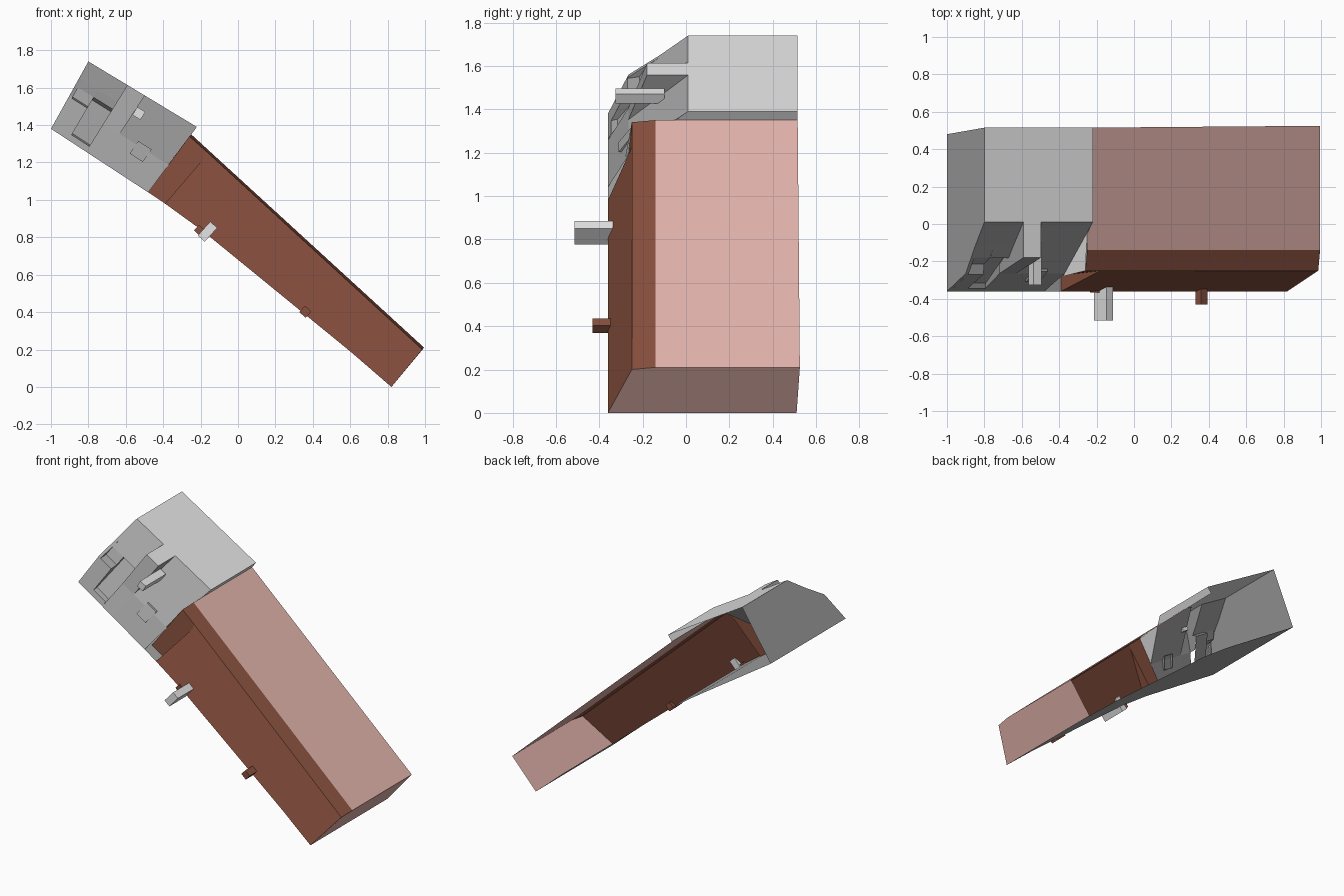
import bpy, math
from mathutils import Vector, Matrix

if "Cube" in bpy.data.objects:
    bpy.data.objects.remove(bpy.data.objects["Cube"])


def material(name, col):
    m = bpy.data.materials.new(name)
    m.diffuse_color = (*col, 1)
    m.use_nodes = True
    m.node_tree.nodes["Principled BSDF"].inputs["Base Color"].default_value = m.diffuse_color
    return m


LIGHT = material("light grey", (0.78, 0.78, 0.78))
GREY = material("mid grey", (0.38, 0.38, 0.38))
BROWN = material("red brown", (0.245, 0.08, 0.048))
PINK = material("dusty pink", (0.78, 0.46, 0.42))


def sheet(name, loops, mat):
    """Flat-faced open shell from corner loops."""
    verts, faces = [], []
    for loop in loops:
        faces.append(list(range(len(verts), len(verts) + len(loop))))
        verts += [tuple(p) for p in loop]
    me = bpy.data.meshes.new(name)
    me.from_pydata(verts, [], faces)
    me.materials.append(mat)
    ob = bpy.data.objects.new(name, me)
    bpy.context.collection.objects.link(ob)
    return ob


def peg(name, x, z, hw, hh, y0, y1, slope, mat):
    """Box along y, turned in the front plane by slope degrees."""
    rot = Matrix.Rotation(math.radians(slope), 3, 'Y')
    c = [Vector((x, y, z)) + rot @ Vector((a * hw, 0, b * hh))
         for y in (y0, y1) for a, b in ((-1, -1), (1, -1), (1, 1), (-1, 1))]
    quads = [(0, 1, 2, 3), (7, 6, 5, 4)] + [(i, i + 4, (i + 1) % 4 + 4, (i + 1) % 4) for i in range(4)]
    return sheet(name, [[c[i] for i in f] for f in quads], mat)


# Sloping body: pink roof and lower end, open at the back
low, top = (0.995, 0.21), (-0.25, 1.35)
at = lambda p, y: (p[0], y, p[1])
sheet("body_roof", [[at(low, -.14), at(low, .525), at(top, .515), at(top, -.14)]], PINK)
sheet("body_lower_end", [[(.82, -.36, 0), (.82, .51, 0), at(low, .525), at(low, -.14), (.985, -.25, .2)]], PINK)
sheet("roof_edge_strip", [[(.985, -.25, .2), at(low, -.14), at(top, -.14), (-.26, -.25, 1.34)]], BROWN)

# Front wall of the body with a stepped-back neck
step_low, step_top = (-.39, -.36, .98), (-.18, -.25, 1.225)
neck_low = (-.39, -.275, .98)
sheet("front_wall", [[step_low, (-.19, -.36, .835), (.6, -.36, .19), (.82, -.36, 0), (.985, -.25, .2),
                      (-.17, -.25, 1.26), step_top]], BROWN)
sheet("neck", [[neck_low, step_top, (-.17, -.25, 1.26), (-.26, -.25, 1.34), (-.48, -.28, 1.04)],
               [step_low, step_top, neck_low]], BROWN)

# Underside running below head and body
under = [(-1, .48, 1.38), (-.48, .495, 1.04), (-.39, .497, .98), (-.19, .5, .835), (.6, .508, .19), (.82, .51, 0)]
sheet("underside", [[(a[0], -.36, a[2]), a, b, (b[0], -.36, b[2])] for a, b in zip(under, under[1:])], GREY)

# Head: corners in the front plane, s runs along the slope and t runs up it
P1, P2, P3, P4 = (Vector(p) for p in ((-1, 1.38), (-.8, 1.74), (-.22, 1.39), (-.48, 1.04)))


def q(s, t, y):
    p = P1.lerp(P4, s).lerp(P2.lerp(P3, s), t)
    return (p.x, y, p.y)


def strip(s0, s1, prof):
    return [[q(s0, t0, y0), q(s1, t0, y0), q(s1, t1, y1), q(s0, t1, y1)]
            for (t0, y0), (t1, y1) in zip(prof, prof[1:])]


def side(s, a, b):
    """Wall between two front profiles at the same s."""
    return [q(s, *p) for p in a] + [q(s, *p) for p in reversed(b)]


outer = [(0, -.36), (.5, -.265), (.75, -.12), (1, .01)]
slot = [(0, -.36), (.48, -.27), (.5, -.215), (.64, -.18), (.75, -.12), (1, .01)]
recess = [(0, -.36), (.08, -.345), (.10, -.315), (.60, -.155), (.64, -.183), (.75, -.12), (1, .01)]
right = [(0, -.36), (.42, -.265), (1, .01)]
ridge = [(0, -.36), (.42, -.265), (1, -.18)]
S0, S1 = .36, .52
sheet("head_top", [[q(0, 1, .01), q(1, 1, .01), q(1, 1, .515), q(0, 1, .515)],
                   [q(S0, 1, -.18), q(S1, 1, -.18), q(S1, 1, .01), q(S0, 1, .01)]], LIGHT)
sheet("head_front", strip(0, .03, outer) + strip(.03, .18, slot) + strip(.18, S0, recess)
      + strip(S0, S1, ridge) + strip(S1, 1, right), GREY)
sheet("head_front_sides", [side(.03, outer[1:3], slot[1:5]),
                           side(.18, slot[:4], recess[:5]),
                           side(S0, ridge[1:], [(.42, -.215), (.60, -.155), (.64, -.183), (.75, -.12), (1, .01)]),
                           [q(S1, .42, -.265), q(S1, 1, .01), q(S1, 1, -.18)]], GREY)
sheet("head_left_end", [[q(0, t, y) for t, y in outer] + [q(0, 1, .515), q(0, 0, .48)]], GREY)
sheet("head_right_lip", [[at(P3, .01), at(P3, .515), at(top, .515), at(top, -.05)],
                         [at(P3, .01), at(top, -.05), (-.26, -.25, 1.34), (-.38, -.28, 1.18)]], LIGHT)

# Head peg and low flush stud
peg("head_upper_peg", -.53, 1.462, .025, .025, -.325, -.10, 31, LIGHT)
corners = [(.68, .28, -.297), (.81, .28, -.297), (.81, .47, -.241), (.68, .47, -.241)]
face = [q(s, t, y - .014) for s, t, y in corners]
base = [q(s, t, y + .01) for s, t, y in corners]
sheet("head_lower_stud", [face] + [[face[i - 1], face[i], base[i], base[i - 1]] for i in range(4)], GREY)

# Pegs on the front wall
peg("grey_peg", -.163, .83, .025, .05, -.515, -.33, 42, LIGHT)
peg("peg_backing", -.207, .838, .02, .02, -.365, -.34, 42, BROWN)
peg("brown_peg", .36, .402, .023, .023, -.43, -.33, 42, BROWN)
